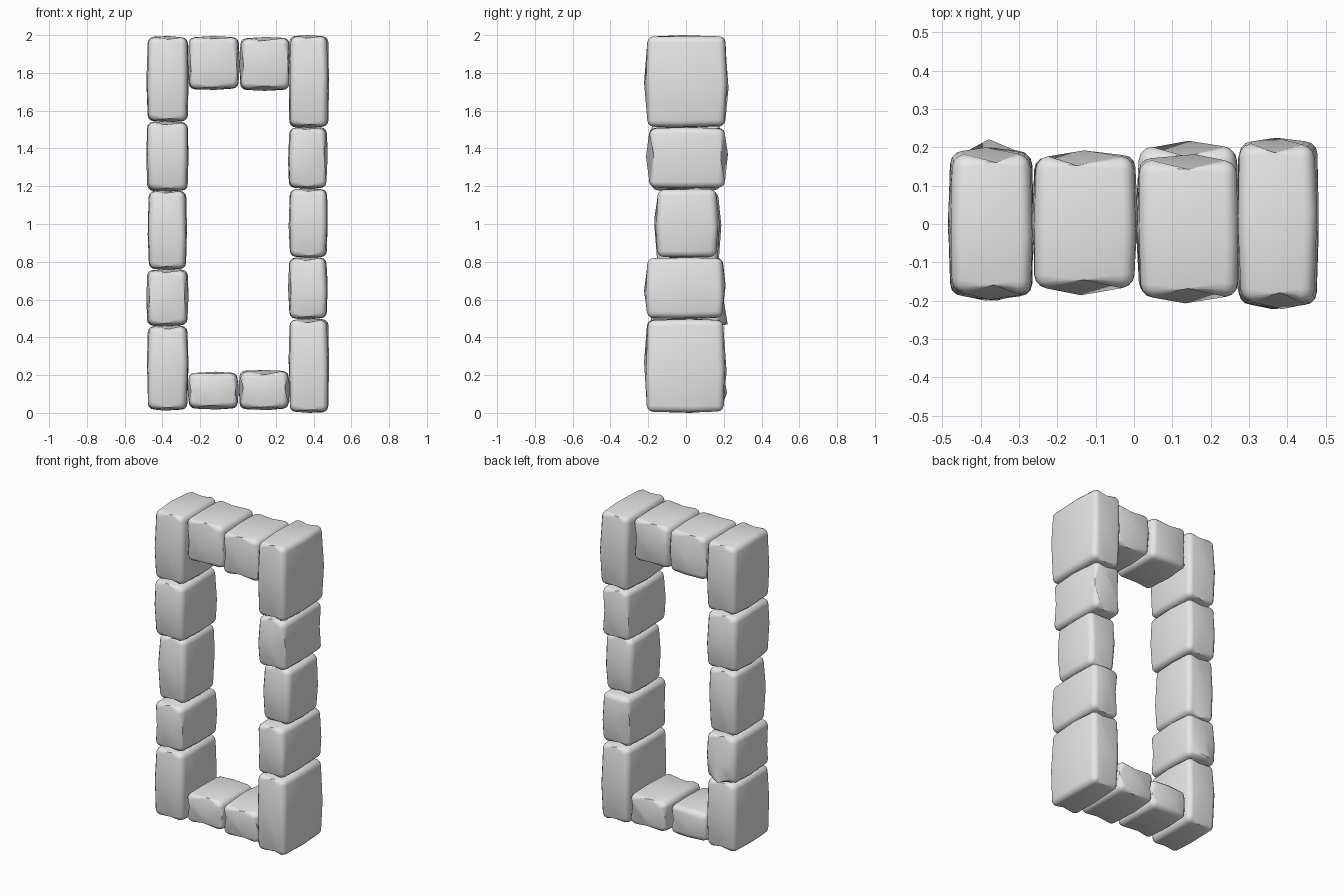
import bpy, bmesh, math, random
from mathutils import Vector

random.seed(4)

cube = bpy.data.objects.get("Cube")
if cube:
    bpy.data.objects.remove(cube, do_unlink=True)

# One plain stone colour
stone = bpy.data.materials.new("grey stone")
stone.use_nodes = True
stone.diffuse_color = (0.8, 0.8, 0.8, 1)
stone.node_tree.nodes["Principled BSDF"].inputs["Base Color"].default_value = (0.8, 0.8, 0.8, 1)


def make_block(name, xs, ys, zs):
    """Rounded, slightly bulging and uneven stone filling the given ranges."""
    low, high = Vector((xs[0], ys[0], zs[0])), Vector((xs[1], ys[1], zs[1]))
    centre, half = (low + high) / 2, (high - low) / 2
    bm = bmesh.new()
    bmesh.ops.create_cube(bm, size=2)
    bmesh.ops.subdivide_edges(bm, edges=bm.edges[:], cuts=1, use_grid_fill=True)
    sharp = [e for e in bm.edges if e.calc_face_angle(0) > 1]

    # Pull edges and corners in so that the faces bulge, mostly front and back
    for v in bm.verts:
        sides = sum(abs(c) > 0.5 for c in v.co)
        inset = Vector((0.003, 0.009, 0.003)) * (sides - 1)
        for axis in range(3):
            c = v.co[axis]
            if abs(c) > 0.5:
                chip = random.uniform(0, 0.004) * (sides - 1)
                v.co[axis] = math.copysign(half[axis] - inset[axis] - chip, c)
            else:
                v.co[axis] = random.uniform(-0.15, 0.15) * half[axis]
        v.co += centre

    # Worn, rounded edges
    bmesh.ops.bevel(bm, geom=sharp, offset=0.032, segments=3, profile=0.5,
                    affect='EDGES', clamp_overlap=True)
    bmesh.ops.recalc_face_normals(bm, faces=bm.faces[:])
    mesh = bpy.data.meshes.new(name)
    bm.to_mesh(mesh)
    bm.free()
    mesh.materials.append(stone)
    block = bpy.data.objects.new(name, mesh)
    bpy.context.collection.objects.link(block)
    bpy.ops.object.select_all(action='DESELECT')
    block.select_set(True)
    bpy.context.view_layer.objects.active = block
    bpy.ops.object.shade_smooth_by_angle(angle=math.radians(50))


# Side pillars, bottom to top: name, x range, y range, z range
pillars = [
    ("left_base", (0.268, 0.482), (-0.222, 0.215), (0, 0.5)),
    ("left_lower", (0.265, 0.475), (-0.222, 0.21), (0.495, 0.825)),
    ("left_middle", (0.268, 0.475), (-0.168, 0.18), (0.82, 1.19)),
    ("left_upper", (0.265, 0.475), (-0.212, 0.222), (1.185, 1.515)),
    ("left_top", (0.268, 0.482), (-0.222, 0.225), (1.508, 2)),
    ("right_base", (-0.482, -0.262), (-0.2, 0.2), (0.012, 0.465)),
    ("right_lower", (-0.485, -0.262), (-0.2, 0.2), (0.458, 0.762)),
    ("right_middle", (-0.478, -0.27), (-0.168, 0.187), (0.757, 1.18)),
    ("right_upper", (-0.485, -0.262), (-0.2, 0.2), (1.172, 1.545)),
    ("right_top", (-0.485, -0.262), (-0.198, 0.2), (1.54, 1.995)),
]
# Sill and lintel stones between the pillars
bridges = [
    ("left_sill", (0.004, 0.275), (-0.2, 0.217), (0.015, 0.227)),
    ("right_sill", (-0.266, 0.004), (-0.182, 0.187), (0.018, 0.218)),
    ("left_lintel", (0.008, 0.278), (-0.207, 0.182), (1.705, 1.99)),
    ("right_lintel", (-0.266, 0.01), (-0.186, 0.192), (1.71, 1.995)),
]
for name, xs, ys, zs in pillars + bridges:
    make_block(name + "_stone", xs, ys, zs)
